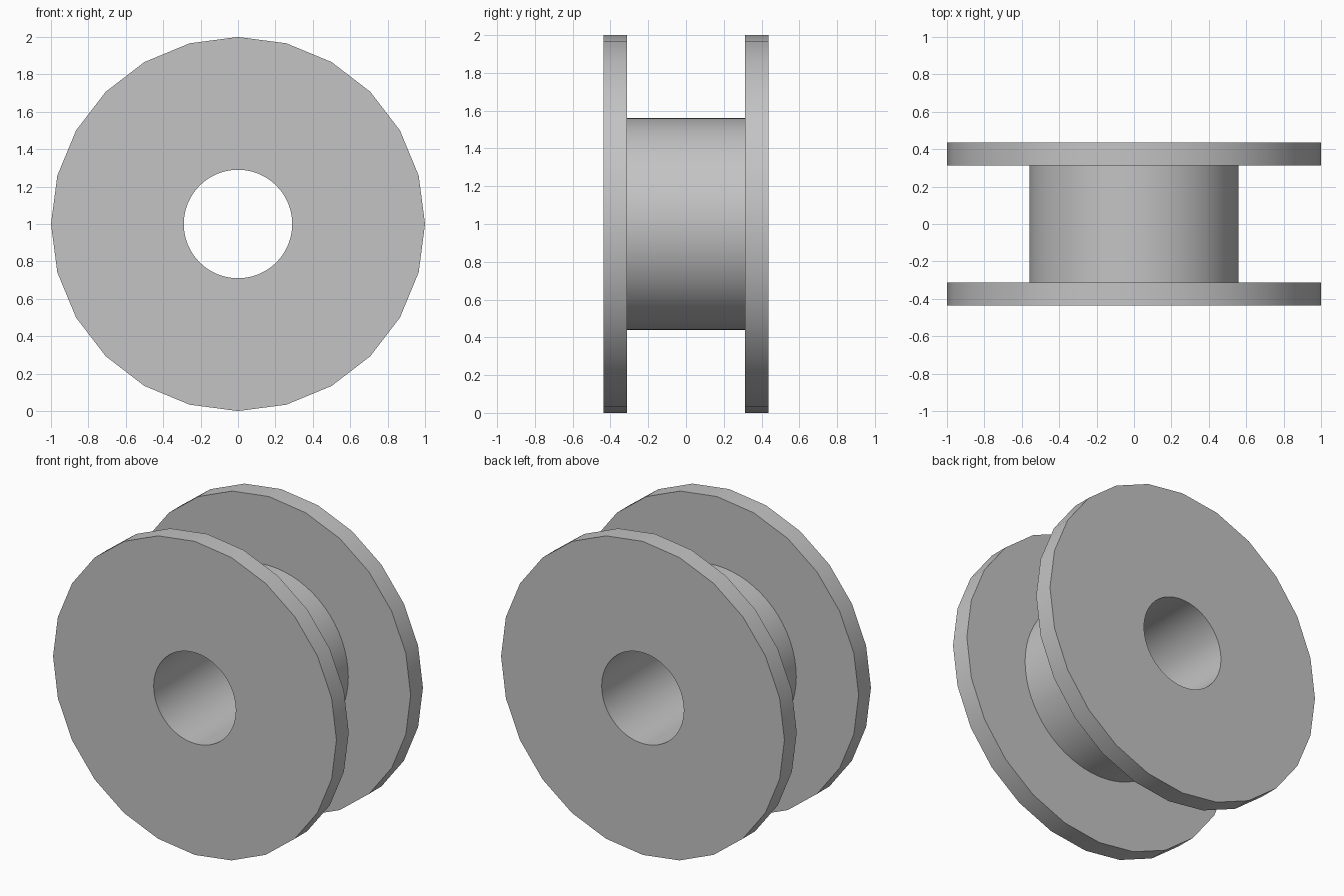
import bpy
import bmesh
from math import cos, sin, pi, radians

if "Cube" in bpy.data.objects:
    bpy.data.objects.remove(bpy.data.objects["Cube"])

RIM_R, CORE_R, BORE_R = 1.0, 0.56, 0.29
INNER_Y, OUTER_Y = 0.312, 0.436
RIM_SIDES, ROUND_SIDES = 24, 64

# Plain grey material
grey = bpy.data.materials.new("plain grey")
colour = (0.55, 0.55, 0.55, 1.0)
grey.use_nodes = True
grey.diffuse_color = colour
grey.node_tree.nodes["Principled BSDF"].inputs["Base Color"].default_value = colour

bm = bmesh.new()


def add_loop(radius, y, sides):
    """Closed ring of edges around the y axis, centred at rim height."""
    verts = [bm.verts.new((radius * cos(2 * pi * i / sides), y,
                           RIM_R + radius * sin(2 * pi * i / sides)))
             for i in range(sides)]
    for a, b in zip(verts, verts[1:] + verts[:1]):
        bm.edges.new((a, b))
    return verts


def loop_edges(verts):
    return [bm.edges.get(pair) for pair in zip(verts, verts[1:] + verts[:1])]


def add_wall(a, b):
    """Round wall between two rings of equal size."""
    n = len(a)
    for i in range(n):
        j = (i + 1) % n
        bm.faces.new((a[i], a[j], b[j], b[i]))


def add_disc(outer, inner):
    """Flat annular face between two rings in one plane."""
    bmesh.ops.triangle_fill(bm, use_beauty=True, normal=(0, 1, 0),
                            edges=loop_edges(outer) + loop_edges(inner))


# Two flanges, each with a faceted rim, joined to the core and bore
cores, bores = [], []
for side in (-1, 1):
    rim_out = add_loop(RIM_R, side * OUTER_Y, RIM_SIDES)
    rim_in = add_loop(RIM_R, side * INNER_Y, RIM_SIDES)
    core = add_loop(CORE_R, side * INNER_Y, ROUND_SIDES)
    bore = add_loop(BORE_R, side * OUTER_Y, ROUND_SIDES)
    add_disc(rim_out, bore)
    add_disc(rim_in, core)
    add_wall(rim_out, rim_in)
    cores.append(core)
    bores.append(bore)

# Round core and through bore
add_wall(*cores)
add_wall(*bores)
bmesh.ops.recalc_face_normals(bm, faces=bm.faces)

mesh = bpy.data.meshes.new("flanged_spool")
bm.to_mesh(mesh)
bm.free()
mesh.materials.append(grey)
spool = bpy.data.objects.new("flanged_spool", mesh)
bpy.context.collection.objects.link(spool)

# Smooth round walls, crisp flange edges
bpy.ops.object.select_all(action='DESELECT')
spool.select_set(True)
bpy.context.view_layer.objects.active = spool
bpy.ops.object.shade_smooth_by_angle(angle=radians(30))
